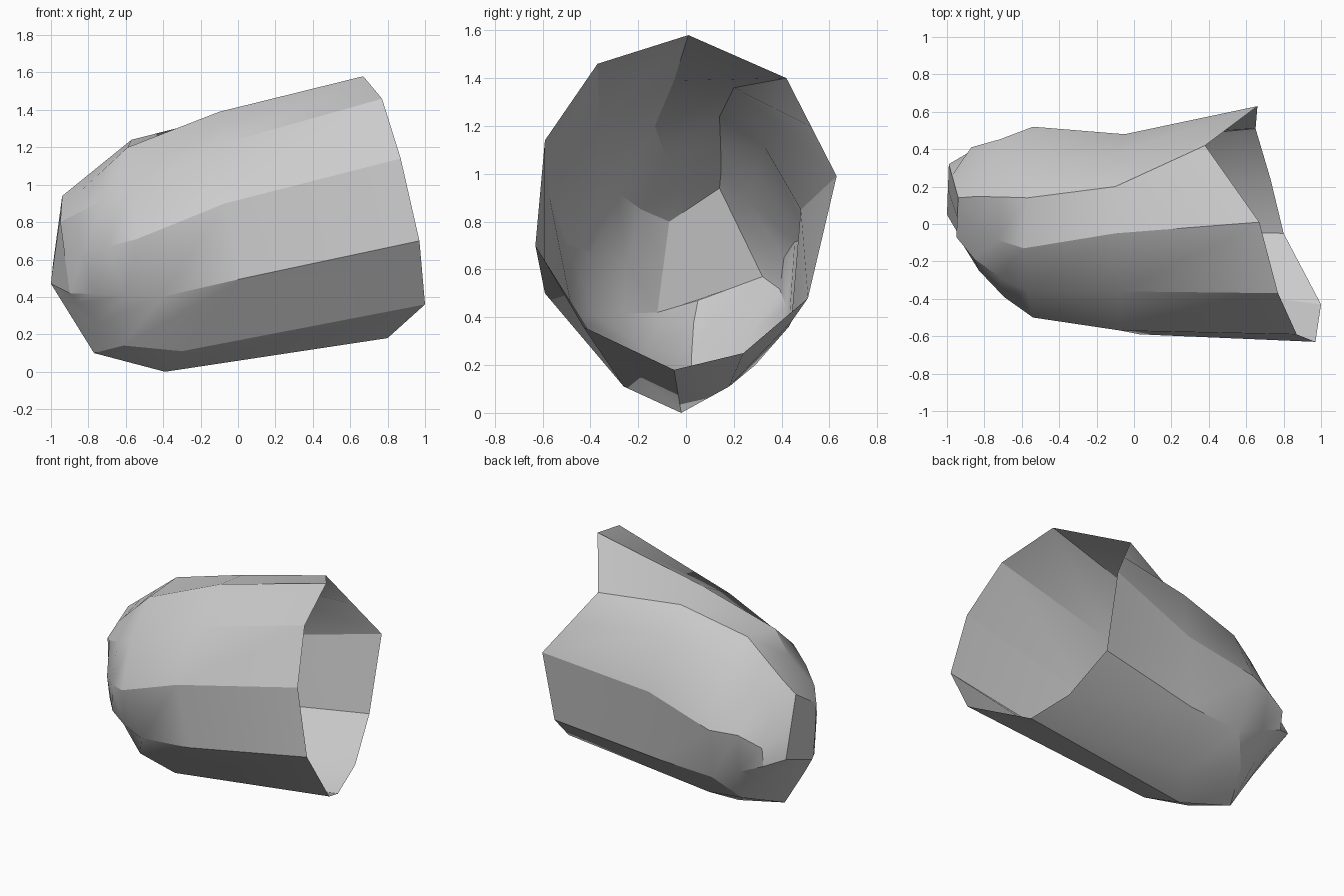
import bpy, bmesh, math
from mathutils import Vector

cube = bpy.data.objects.get("Cube")
if cube:
    bpy.data.objects.remove(cube, do_unlink=True)


def ring(*points):
    return [Vector(p) for p in points]


def blend(first, second, amount, widen):
    """Loop between two others, widened sideways about y = 0.1."""
    result = []
    for a, b in zip(first, second):
        p = a.lerp(b, amount)
        p.y = .1 + (p.y - .1) * widen
        result.append(p)
    return result


def make_material(name, colour):
    material = bpy.data.materials.new(name)
    material.use_nodes = True
    material.diffuse_color = colour
    material.node_tree.nodes["Principled BSDF"].inputs["Base Color"].default_value = colour
    return material


def bridge(bm, first, second):
    """Join two equal closed loops of vertices with quads."""
    count = len(first)
    for i in range(count):
        j = (i + 1) % count
        bm.faces.new((first[i], first[j], second[j], second[i]))


# Each loop starts at the upper back crease and runs over the top,
# down the front, under the belly and up the back.
rim = ring((.38, .42, 1.4), (.67, .01, 1.58), (.77, -.37, 1.46), (.87, -.59, 1.14),
           (.97, -.63, .7), (1, -.43, .36), (.8, -.05, .18), (.73, .24, .25),
           (.65, .51, .48), (.66, .63, .99))
rim.append(rim[-1].lerp(rim[0], .5))

waist = ring((-.1, .2, 1.36), (-.1, -.05, 1.39), (-.08, -.36, 1.22), (-.07, -.57, .9),
             (.03, -.59, .5), (-.3, -.26, .11), (-.39, -.02, 0), (-.3, .18, .11),
             (-.1, .44, .38), (-.05, .48, .85), (-.1, .37, 1.22))

shoulder = ring((-.57, .14, 1.24), (-.59, -.13, 1.2), (-.57, -.36, 1), (-.54, -.5, .71),
                (-.41, -.47, .4), (-.61, -.2, .14), (-.77, .02, .1), (-.63, .29, .2),
                (-.5, .43, .36), (-.54, .52, .73), (-.54, .33, 1.11))

# Small flat tip: five corners, subdivided to match the other loops
corners = ring((-.94, .14, .94), (-.95, -.07, .8), (-.9, -.12, .42),
               (-1, .05, .47), (-.99, .32, .57))
tip = []
for i, corner in enumerate(corners):
    following = corners[(i + 1) % len(corners)]
    steps = 3 if i == len(corners) - 1 else 2
    tip += [corner.lerp(following, s / steps) for s in range(steps)]

# Rounded nose between shoulder and tip, fullest at the back
nose_back = blend(shoulder, tip, .4, 1.12)
nose_front = blend(shoulder, tip, .75, 1.18)
nose_front[9] = Vector((-.87, .41, .65))

# Open shell
bm = bmesh.new()
outline = (rim, waist, shoulder, nose_back, nose_front, tip)
loops = [[bm.verts.new(p) for p in r] for r in outline]
for first, second in zip(loops, loops[1:]):
    bridge(bm, first, second)
bm.faces.new(loops[-1])
bmesh.ops.recalc_face_normals(bm, faces=bm.faces)

mesh = bpy.data.meshes.new("open_shell")
bm.to_mesh(mesh)
bm.free()
mesh.materials.append(make_material("light grey", (.6, .6, .6, 1)))
shell = bpy.data.objects.new("open_shell", mesh)
bpy.context.collection.objects.link(shell)

# Visible facets, softened where they nearly line up
bpy.ops.object.select_all(action="DESELECT")
shell.select_set(True)
bpy.context.view_layer.objects.active = shell
bpy.ops.object.shade_smooth_by_angle(angle=math.radians(25))
